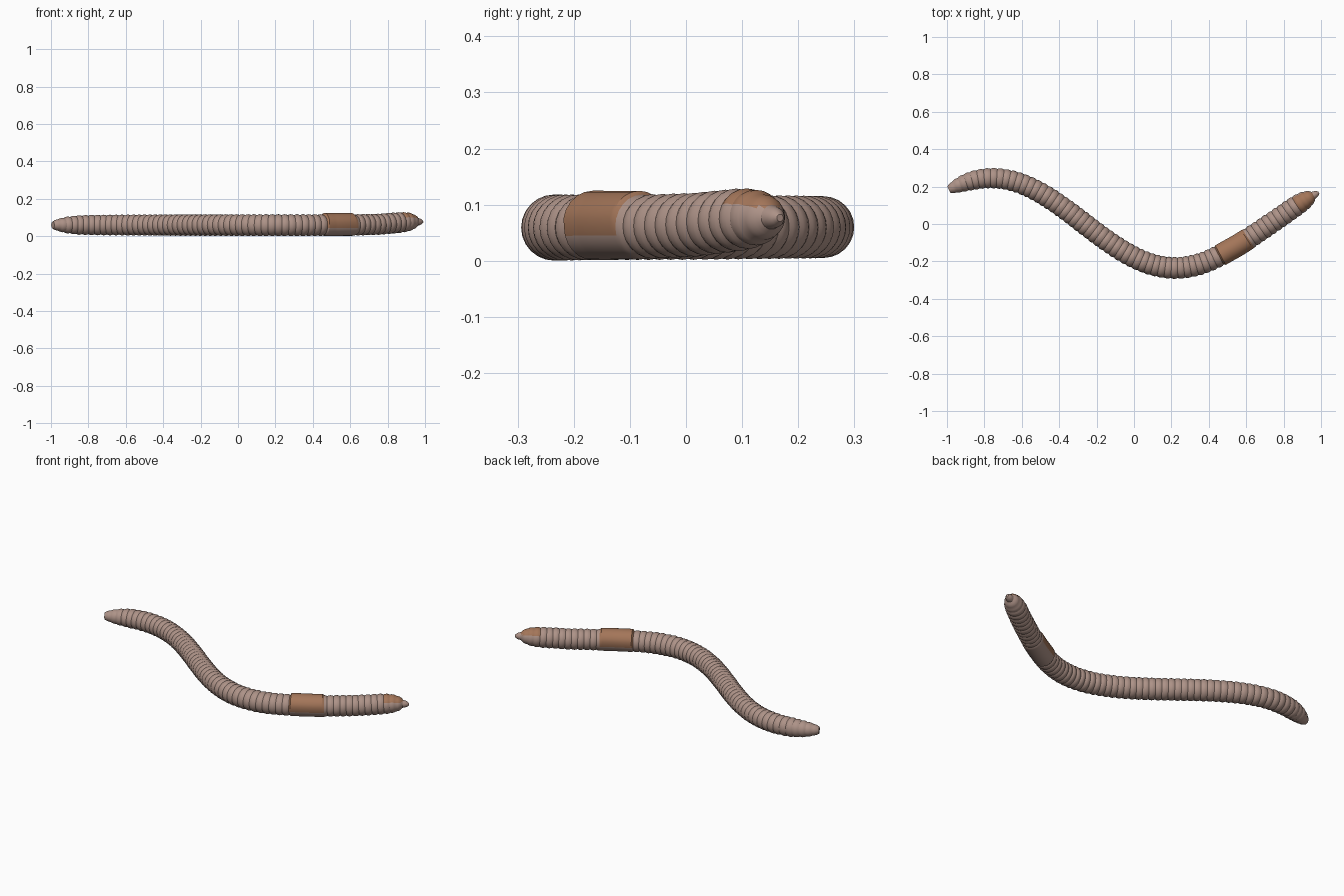
import bpy, bmesh, math
from mathutils import Vector

if "Cube" in bpy.data.objects:
    bpy.data.objects.remove(bpy.data.objects["Cube"])

SIDES, SUB, RING = 24, 4, 0.0335


def material(name, rgb):
    m = bpy.data.materials.new(name)
    m.diffuse_color = (*rgb, 1)
    m.use_nodes = True
    m.node_tree.nodes["Principled BSDF"].inputs["Base Color"].default_value = m.diffuse_color
    return m


skin = material("pinkish skin", (0.42, 0.29, 0.245))
saddle = material("brown saddle", (0.37, 0.18, 0.10))


def lookup(table, x):
    """Smoothly interpolated value from (x, value) pairs."""
    if x <= table[0][0]:
        return table[0][1]
    for (x0, a), (x1, b) in zip(table, table[1:]):
        if x <= x1:
            t = (x - x0) / (x1 - x0)
            return a + (b - a) * t
    return table[-1][1]


# Body wave in plan, height of the centre line, and thickness along x
def centre(x):
    y = 0.005 + 0.24 * math.cos(math.pi * (x + 0.76) / 0.98)
    y -= 0.024 * max(0, min(1, (x - 0.5) / 0.3))
    return Vector((x, y, lookup(HEIGHT, x)))


HEIGHT = [(-1, 0.060), (-0.5, 0.060), (0.3, 0.059), (0.6, 0.060), (0.75, 0.064),
          (0.85, 0.072), (0.91, 0.077), (0.95, 0.078), (1, 0.076)]
RADIUS = [(-1, 0.016), (-0.985, 0.023), (-0.96, 0.034), (-0.92, 0.044), (-0.86, 0.052),
          (-0.75, 0.055), (-0.3, 0.058), (0.3, 0.059), (0.75, 0.057), (0.86, 0.056),
          (0.90, 0.053), (0.93, 0.045), (0.950, 0.033), (0.957, 0.022), (0.975, 0.017),
          (0.985, 0.010), (0.99, 0.004)]

# Resample the centre line at equal arc steps
dense = [centre(-0.99 + 1.978 * i / 4000) for i in range(4001)]
lengths = [0.0]
for a, b in zip(dense, dense[1:]):
    lengths.append(lengths[-1] + (b - a).length)
rings = round(lengths[-1] / RING)
path, j = [], 0
for i in range(rings * SUB + 1):
    s = lengths[-1] * i / (rings * SUB)
    while j < 4000 and lengths[j] < s:
        j += 1
    path.append(dense[j])

# Ringed body: bulging segments with sharp grooves, smooth over the saddle
bm = bmesh.new()
loops = []
for i, p in enumerate(path):
    tan = (path[min(i + 1, len(path) - 1)] - path[max(i - 1, 0)]).normalized()
    side = Vector((0, 0, 1)).cross(tan).normalized()
    up = tan.cross(side)
    r = lookup(RADIUS, p.x)
    in_saddle = 0.462 < p.x < 0.608
    groove = 0.085 * (1 - abs(math.sin(math.pi * i / SUB)))
    if p.x > 0.95:
        groove = 0
    loop = []
    for k in range(SIDES):
        a = 2 * math.pi * k / SIDES
        rr = r * (1 - groove)
        if in_saddle:
            rr = r * (1 + 0.12 * max(0, math.sin(a)) ** 0.6)
        loop.append(bm.verts.new(p + side * rr * math.cos(a) + up * rr * math.sin(a)))
    loops.append(loop)
for la, lb in zip(loops, loops[1:]):
    for k in range(SIDES):
        n = (k + 1) % SIDES
        f = bm.faces.new((la[k], la[n], lb[n], lb[k]))
        c = f.calc_center_median()
        # Brown saddle wraps the back, with a second patch above the head
        x = (la[0].co.x + la[SIDES // 2].co.x + lb[0].co.x + lb[SIDES // 2].co.x) / 4
        if (0.455 < x < 0.612 and c.z > 0.05) or (0.875 < x < 0.957 and c.z > 0.098):
            f.material_index = 1
bm.faces.new(loops[0])
bm.faces.new(list(reversed(loops[-1])))
bmesh.ops.recalc_face_normals(bm, faces=bm.faces)

mesh = bpy.data.meshes.new("worm_body")
bm.to_mesh(mesh)
bm.free()
mesh.materials.append(skin)
mesh.materials.append(saddle)
body = bpy.data.objects.new("worm_body", mesh)
bpy.context.collection.objects.link(body)
bpy.context.view_layer.objects.active = body
body.select_set(True)
bpy.ops.object.shade_smooth_by_angle(angle=math.radians(28))
